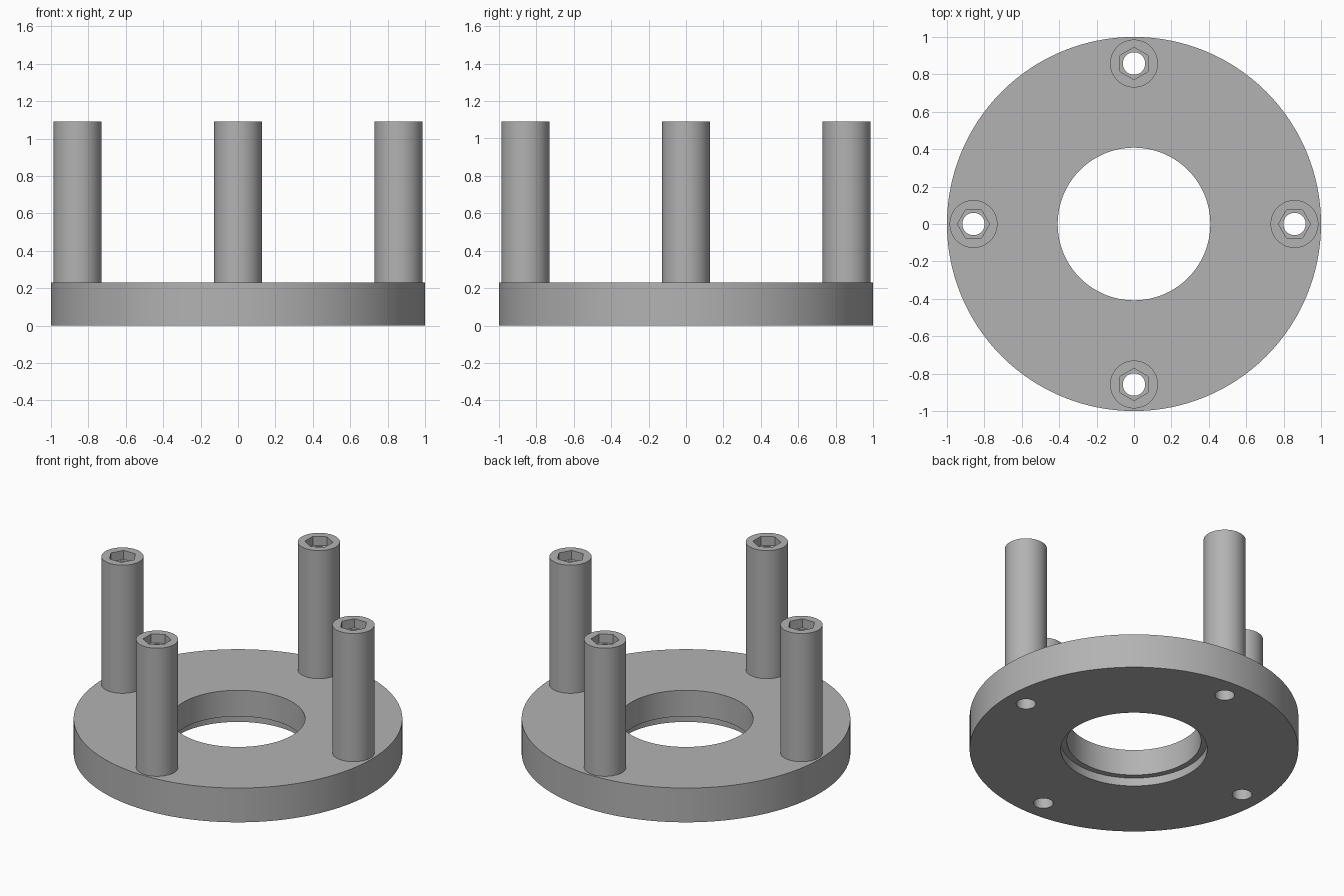
import bpy
import bmesh
from math import cos, sin, pi, radians

cube = bpy.data.objects.get("Cube")
if cube:
    bpy.data.objects.remove(cube, do_unlink=True)

PLATE_TOP, POST_TOP = 0.23, 1.09
BOLT_CIRCLE, POST_R, BORE_R, HEX_R = 0.858, 0.128, 0.06, 0.086
SOCKET_FLOOR = POST_TOP - 0.06

grey = bpy.data.materials.new("plain grey")
grey.use_nodes = True
colour = (0.45, 0.45, 0.45, 1)
grey.diffuse_color = colour
grey.node_tree.nodes["Principled BSDF"].inputs["Base Color"].default_value = colour


def ring(bm, radius, z, segments, sides=0):
    """Ring of vertices: a circle, or a regular polygon when sides is given."""
    verts = []
    for i in range(segments):
        a = 2 * pi * i / segments
        r = radius
        if sides:
            half = pi / sides
            r *= cos(half) / cos(a % (2 * half) - half)
        verts.append(bm.verts.new((r * cos(a), r * sin(a), z)))
    return verts


def loft(name, rings, segments, closed=False):
    """Skin a list of (radius, z, sides) rings into an object."""
    bm = bmesh.new()
    loops = [ring(bm, r, z, segments, sides) for r, z, sides in rings]
    pairs = list(zip(loops, loops[1:]))
    if closed:
        pairs.append((loops[-1], loops[0]))
    for a, b in pairs:
        for i in range(segments):
            j = (i + 1) % segments
            bm.faces.new((a[i], a[j], b[j], b[i]))
    mesh = bpy.data.meshes.new(name)
    bm.to_mesh(mesh)
    bm.free()
    mesh.materials.append(grey)
    obj = bpy.data.objects.new(name, mesh)
    bpy.context.collection.objects.link(obj)
    return obj


def activate(obj):
    bpy.ops.object.select_all(action="DESELECT")
    obj.select_set(True)
    bpy.context.view_layer.objects.active = obj


def smooth(obj):
    activate(obj)
    bpy.ops.object.shade_smooth_by_angle(angle=radians(30))


# Round plate with a centre opening, recessed from underneath
plate = loft("base_plate", [
    (1.0, 0, 0), (1.0, PLATE_TOP, 0), (0.408, PLATE_TOP, 0),
    (0.408, 0.055, 0), (0.446, 0.055, 0), (0.446, 0, 0)], 128, closed=True)

# Four hollow posts, each with a hexagonal socket, and bolt holes below them
for i, side in enumerate(("left", "back", "right", "front")):
    angle = i * pi / 2
    spot = (BOLT_CIRCLE * cos(angle), BOLT_CIRCLE * sin(angle), 0)
    post = loft(side + "_post", [
        (POST_R, PLATE_TOP, 0), (POST_R, POST_TOP, 0),
        (HEX_R, POST_TOP, 6), (HEX_R, SOCKET_FLOOR, 6),
        (BORE_R, SOCKET_FLOOR, 0), (BORE_R, PLATE_TOP, 0)], 48)
    post.location = spot
    post.rotation_euler.z = angle
    smooth(post)

    bpy.ops.mesh.primitive_cylinder_add(vertices=48, radius=BORE_R, depth=1, location=spot)
    cutter = bpy.context.object
    cutter.name = "bolt_hole_cutter"
    cutter.hide_render = True
    activate(plate)
    cut = plate.modifiers.new("bolt hole", "BOOLEAN")
    cut.operation, cut.solver, cut.object = "DIFFERENCE", "EXACT", cutter
    bpy.ops.object.modifier_apply(modifier=cut.name)
    bpy.data.objects.remove(cutter, do_unlink=True)

smooth(plate)
